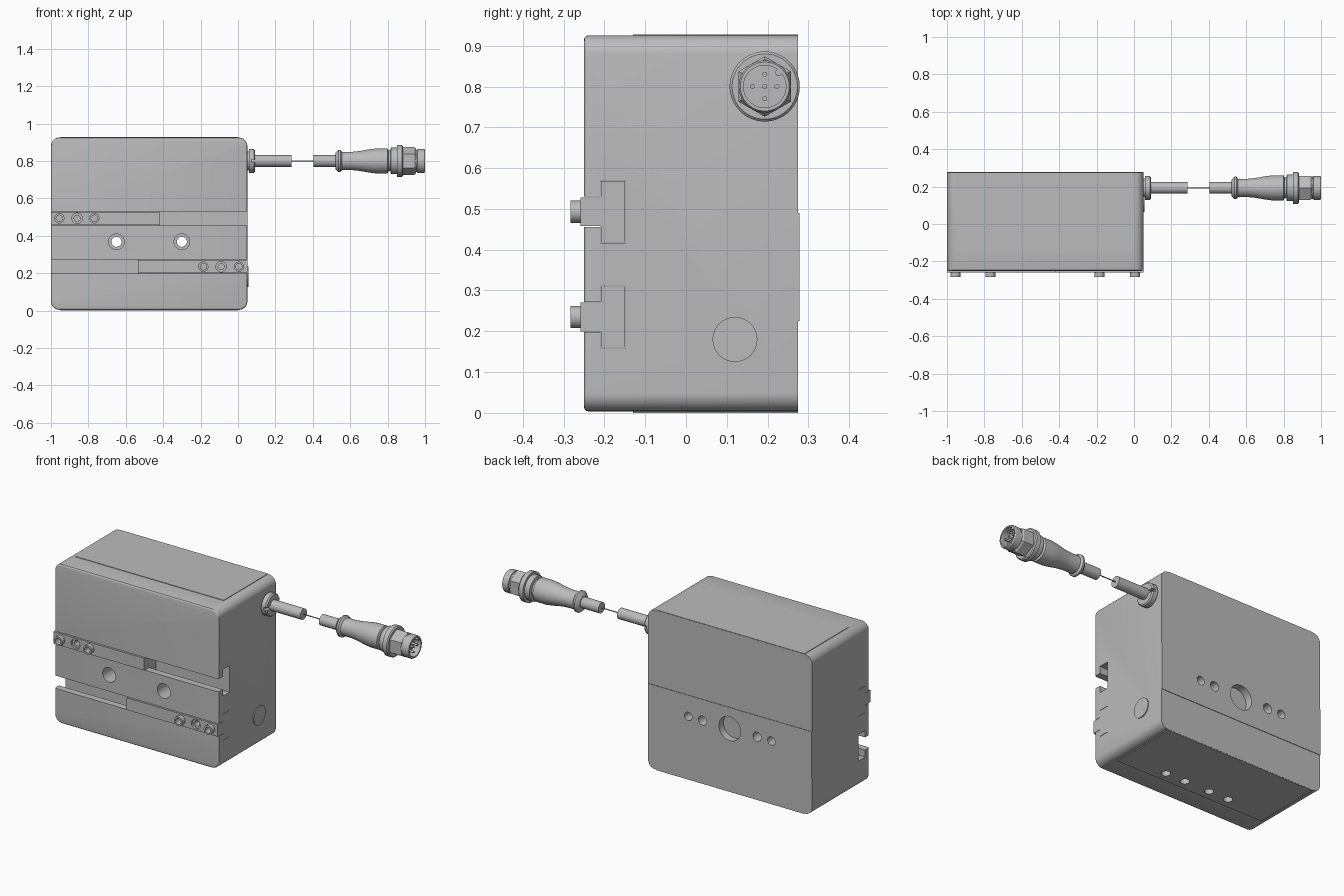
import bpy, bmesh, math
from mathutils import Matrix, Vector

if "Cube" in bpy.data.objects:
    bpy.data.objects.remove(bpy.data.objects["Cube"], do_unlink=True)

metal = bpy.data.materials.new("light grey metal")
metal.use_nodes = True
GREY = (0.5, 0.5, 0.5, 1)
metal.diffuse_color = GREY
metal.node_tree.nodes["Principled BSDF"].inputs["Base Color"].default_value = GREY


def finish(name, bm):
    bmesh.ops.recalc_face_normals(bm, faces=bm.faces)
    mesh = bpy.data.meshes.new(name)
    bm.to_mesh(mesh)
    bm.free()
    mesh.materials.append(metal)
    ob = bpy.data.objects.new(name, mesh)
    bpy.context.collection.objects.link(ob)
    return ob


def activate(ob):
    bpy.ops.object.select_all(action='DESELECT')
    ob.select_set(True)
    bpy.context.view_layer.objects.active = ob


def box(name, lo, hi):
    lo, hi = Vector(lo), Vector(hi)
    bm = bmesh.new()
    bmesh.ops.create_cube(bm, size=1)
    for v in bm.verts:
        v.co = (lo + hi) / 2 + v.co * (hi - lo)
    return finish(name, bm)


def cylinder(name, centre, radius, depth, axis, sides=32):
    turn = {'x': Matrix.Rotation(math.pi / 2, 4, 'Y'),
            'y': Matrix.Rotation(math.pi / 2, 4, 'X'), 'z': Matrix()}[axis]
    bm = bmesh.new()
    bmesh.ops.create_cone(bm, cap_ends=True, segments=sides, radius1=radius,
                          radius2=radius, depth=depth,
                          matrix=Matrix.Translation(centre) @ turn)
    return finish(name, bm)


def combine(ob, other, operation='DIFFERENCE'):
    other.hide_render = True
    mod = ob.modifiers.new("boolean", 'BOOLEAN')
    mod.operation, mod.object, mod.solver = operation, other, 'EXACT'
    activate(ob)
    bpy.ops.object.modifier_apply(modifier=mod.name)
    bpy.data.objects.remove(other, do_unlink=True)


def t_bar(name, x0, x1, zc, front, gap=0.0):
    """T-shaped profile extruded along x."""
    neck, wide, step, back = 0.037 - gap, 0.077 - gap, -0.21 + gap, -0.148 - gap
    half = [(front, neck), (step, neck), (step, wide), (back, wide)]
    outline = half + [(y, -z) for y, z in reversed(half)]
    bm = bmesh.new()
    face = bm.faces.new([bm.verts.new((x0, y, zc + z)) for y, z in outline])
    out = bmesh.ops.extrude_face_region(bm, geom=[face])
    bmesh.ops.translate(bm, vec=(x1 - x0, 0, 0),
                        verts=[g for g in out["geom"] if isinstance(g, bmesh.types.BMVert)])
    return finish(name, bm)


CY, CZ = 0.193, 0.80   # cable axis


def revolve(name, profile, sides=48):
    """Turn (x, radius) points about the cable axis."""
    bm = bmesh.new()
    rings = []
    for x, r in profile:
        angles = [math.tau * (i + 0.5) / sides for i in range(sides)]
        rings.append([bm.verts.new((x, CY + r * math.cos(a), CZ + r * math.sin(a)))
                      for a in angles])
    for a, b in zip(rings, rings[1:]):
        for i in range(sides):
            j = (i + 1) % sides
            bm.faces.new((a[i], a[j], b[j], b[i]))
    bm.faces.new(rings[0])
    bm.faces.new(rings[-1])
    return finish(name, bm)


# Housing block with rounded corners and softened front rim
body = box("housing", (-1, -0.25, 0.004), (0.05, 0.275, 0.925))
bm = bmesh.new()
bm.from_mesh(body.data)
long_edges = [e for e in bm.edges if abs(e.verts[0].co.y - e.verts[1].co.y) > 0.1]
bmesh.ops.bevel(bm, geom=long_edges, offset=0.045, segments=8, profile=0.5, affect='EDGES')
rim = [e for e in bm.edges if all(v.co.y < -0.249 for v in e.verts)]
bmesh.ops.bevel(bm, geom=rim, offset=0.01, segments=3, profile=0.5, affect='EDGES')
bm.to_mesh(body.data)
bm.free()

# Thin raised pads on the back, top and bottom
for lo, hi in [((-0.9995, 0.2, 0.225), (0.0495, 0.278, 0.49)),
               ((-0.95, -0.13, 0.9), (0.0, 0.274, 0.928)),
               ((-0.95, -0.13, 0.0), (0.0, 0.274, 0.03))]:
    combine(body, box("pad", lo, hi), 'UNION')

# T slots
SLOT_UP, SLOT_LOW = 0.493, 0.235
for z in (SLOT_UP, SLOT_LOW):
    combine(body, t_bar("slot_cutter", -1.1, 0.15, z, -0.4))

# Mounting holes, mirrored about the housing middle
MID, HZ = -0.475, 0.368
for s in (-1, 1):
    combine(body, cylinder("cutter", (MID + s * 0.175, 0, HZ), 0.027, 1, 'y'))
    combine(body, cylinder("cutter", (MID + s * 0.175, -0.2, HZ), 0.042, 0.3, 'y'))
    combine(body, cylinder("cutter", (MID + s * 0.266, 0.28, HZ), 0.024, 0.12, 'y'))
    for dx in (0.08, 0.205):
        combine(body, cylinder("cutter", (MID + s * dx, -0.07, 0), 0.024, 0.1, 'z'))
combine(body, cylinder("cutter", (MID, 0.28, HZ), 0.07, 0.09, 'y'))

# Sliding jaws with screw holes and locating sleeves
for label, x0, x1, z, xs in [("upper", -1, -0.42, SLOT_UP, (-0.955, -0.86, -0.768)),
                             ("lower", -0.535, 0.05, SLOT_LOW, (-0.185, -0.09, 0.005))]:
    jaw = t_bar(label + "_jaw", x0, x1, z, -0.258, 0.002)
    for x in (xs[0], xs[2]):
        combine(jaw, cylinder("sleeve", (x, -0.255, z), 0.027, 0.055, 'y'), 'UNION')
        combine(jaw, cylinder("cutter", (x, -0.26, z), 0.017, 0.12, 'y'))
    combine(jaw, cylinder("cutter", (xs[1], -0.26, z), 0.028, 0.03, 'y'))
    combine(jaw, cylinder("cutter", (xs[1], -0.26, z), 0.016, 0.12, 'y'))

# Round cover disc on the cable side
cylinder("side_cover", (0.0515, 0.12, 0.18), 0.055, 0.007, 'x')

# Cable gland with tool notches
gland = revolve("cable_gland", [(0.045, 0.05), (0.058, 0.05), (0.058, 0.064),
                                (0.085, 0.064), (0.092, 0.058), (0.092, 0.03)])
combine(gland, box("cutter", (0.072, CY - 0.1, CZ - 0.008), (0.12, CY + 0.1, CZ + 0.008)))

# Cable ends joined by a thin wire
revolve("cable_near", [(0.06, 0.031), (0.285, 0.031)])
revolve("thin_wire", [(0.28, 0.003), (0.41, 0.003)], 12)
revolve("cable_far", [(0.405, 0.031), (0.54, 0.031)])

# Plug: grip, hexagonal nut and threaded socket
revolve("plug_grip", [(0.52, 0.036), (0.523, 0.046), (0.537, 0.06), (0.547, 0.06),
                      (0.556, 0.049), (0.61, 0.049), (0.65, 0.053), (0.70, 0.062),
                      (0.74, 0.067), (0.80, 0.067), (0.805, 0.055), (0.82, 0.055)])
revolve("plug_collar", [(0.815, 0.06), (0.818, 0.071), (0.85, 0.071), (0.85, 0.086),
                        (0.876, 0.086), (0.882, 0.08), (0.882, 0.055)])
revolve("plug_nut", [(0.878, 0.074), (0.942, 0.074), (0.952, 0.066)], 6)
revolve("plug_socket", [(0.94, 0.06), (0.958, 0.06), (0.96, 0.064), (0.994, 0.064),
                        (1.0, 0.060), (1.0, 0.052), (0.955, 0.052)])

# Contact pins and key rib
for dy, dz in [(0, 0), (0.03, 0), (-0.03, 0), (0, 0.03), (0, -0.03)]:
    cylinder("contact_pin", (0.97, CY + dy, CZ + dz), 0.006, 0.045, 'x', 16)
cylinder("key_rib", (0.972, CY + 0.034, CZ + 0.034), 0.008, 0.05, 'x', 16)

# Smooth curved faces, keep hard edges
for ob in bpy.context.scene.objects:
    if ob.type == 'MESH':
        activate(ob)
        bpy.ops.object.shade_smooth_by_angle(angle=math.radians(30))
